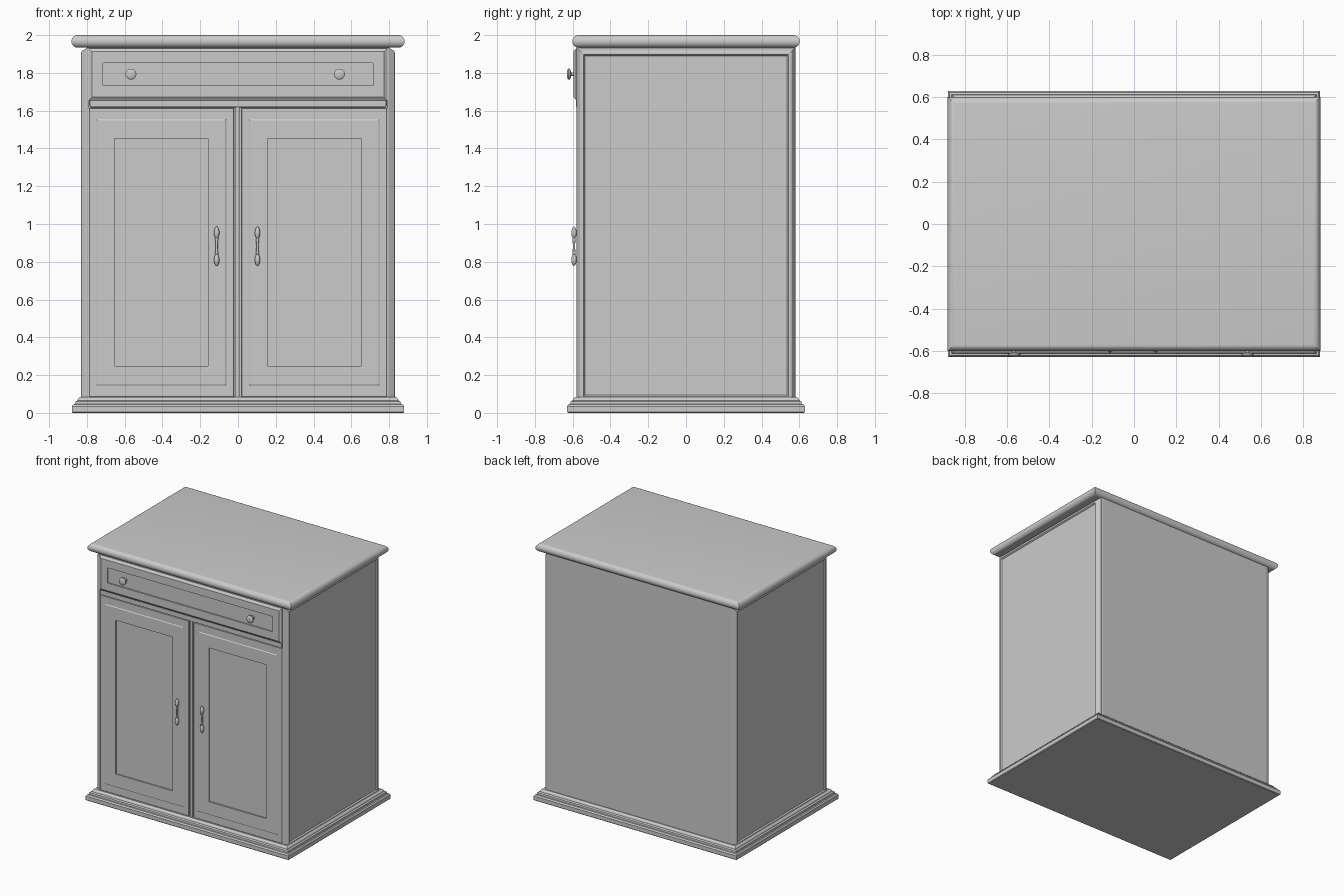
import bpy, bmesh, math
from mathutils import Vector, Matrix

cube = bpy.data.objects.get("Cube")
if cube:
    bpy.data.objects.remove(cube, do_unlink=True)


def finish(bm, name, smooth=None):
    bmesh.ops.recalc_face_normals(bm, faces=bm.faces[:])
    mesh = bpy.data.meshes.new(name)
    bm.to_mesh(mesh)
    bm.free()
    obj = bpy.data.objects.new(name, mesh)
    bpy.context.collection.objects.link(obj)
    if smooth:
        bpy.ops.object.select_all(action='DESELECT')
        obj.select_set(True)
        bpy.context.view_layer.objects.active = obj
        bpy.ops.object.shade_smooth_by_angle(angle=math.radians(smooth))
    return obj


def bridge(bm, rings):
    """Skin a list of vertex rings and cap both ends."""
    for a, b in zip(rings, rings[1:]):
        n = len(a)
        for i in range(n):
            j = (i + 1) % n
            bm.faces.new((a[i], a[j], b[j], b[i]))
    bm.faces.new(rings[0])
    bm.faces.new(rings[-1])


def stepped(name, axis, lo, hi, steps, smooth=None):
    """Stack of rectangles lo..hi, each (inset_u, inset_v, depth along axis)."""
    bm = bmesh.new()
    rings = []
    for du, dv, depth in steps:
        u0, v0, u1, v1 = lo[0] + du, lo[1] + dv, hi[0] - du, hi[1] - dv
        ring = []
        for u, v in ((u0, v0), (u1, v0), (u1, v1), (u0, v1)):
            co = [u, v]
            co.insert(axis, depth)
            ring.append(bm.verts.new(co))
        rings.append(ring)
    bridge(bm, rings)
    return finish(bm, name, smooth)


def box(name, lo, hi, bevel=0.0):
    bm = bmesh.new()
    bmesh.ops.create_cube(bm, size=1)
    lo, hi = Vector(lo), Vector(hi)
    bm.transform(Matrix.Translation((lo + hi) / 2) @ Matrix.Diagonal(hi - lo).to_4x4())
    if bevel:
        bmesh.ops.bevel(bm, geom=bm.edges[:], offset=bevel, segments=2,
                        profile=0.5, affect='EDGES')
    return finish(bm, name)


def lathe(name, profile, origin, tilt=0.0, sides=20):
    """Revolve (radius, height) points, then tilt about x and move."""
    bm = bmesh.new()
    rings = [[bm.verts.new((r * math.cos(t), r * math.sin(t), h))
              for t in (2 * math.pi * i / sides for i in range(sides))]
             for r, h in profile]
    bridge(bm, rings)
    bm.transform(Matrix.Translation(origin) @ Matrix.Rotation(tilt, 4, 'X'))
    return finish(bm, name, 40)


# Carcass and moulded plinth
box("carcass", (-0.80, -0.56, 0.05), (0.80, 0.578, 1.94))
stepped("plinth", 2, (-0.88, -0.63), (0.88, 0.63),
        [(0.005, 0.005, 0), (0, 0, 0.005), (0, 0, 0.035), (0.008, 0.008, 0.045),
         (0.017, 0.017, 0.047), (0.019, 0.019, 0.06), (0.03, 0.03, 0.066),
         (0.033, 0.033, 0.075), (0.045, 0.045, 0.085)])

# Top board with a rounded edge
R = 0.033
arc = [math.radians(-90 + 15 * i) for i in range(13)]
stepped("top_board", 2, (-0.882, -0.602), (0.882, 0.602),
        [(R - R * math.cos(a), R - R * math.cos(a), 2 - R + R * math.sin(a)) for a in arc],
        smooth=30)

# Framed side panels, recessed inside a mitred moulding
for side, sx in (("left", 1), ("right", -1)):
    stepped(side + "_side_panel", 0, (-0.58, 0.05), (0.58, 1.935),
            [(0, 0, 0.79 * sx), (0.005, 0.005, 0.805 * sx), (0.018, 0.018, 0.825 * sx),
             (0.028, 0.028, 0.83 * sx), (0.038, 0.038, 0.83 * sx),
             (0.045, 0.045, 0.82 * sx)])

# Front rail and centre stile
box("middle_rail", (-0.785, -0.583, 1.618), (0.785, -0.55, 1.658), 0.006)
box("centre_stile", (-0.013, -0.578, 0.08), (0.011, -0.55, 1.62), 0.003)

# Drawer front with sunken field
stepped("drawer_front", 1, (-0.79, 1.655), (0.79, 1.93),
        [(0, 0, -0.55), (0, 0, -0.582), (0.018, 0.018, -0.595),
         (0.075, 0.078, -0.595), (0.075, 0.078, -0.585)])

# Drawer knobs
knob = [(0.016, 0), (0.016, 0.004), (0.009, 0.01), (0.009, 0.022), (0.02, 0.026),
        (0.029, 0.029), (0.029, 0.038), (0.024, 0.043), (0.008, 0.045)]
for side, x in (("left", 0.537), ("right", -0.567)):
    lathe(side + "_knob", knob, (x, -0.585, 1.793), math.pi / 2)

# Handle outline: two beads joined by a slim waisted bar
upper = [(0.006, 0), (0.007, 0.025), (0.009, 0.04), (0.007, 0.044), (0.012, 0.054),
         (0.0145, 0.068), (0.014, 0.08), (0.01, 0.094), (0.003, 0.104)]
handle = [(r, -h) for r, h in reversed(upper[1:])] + upper

# Doors with raised frame, sunken field and a handle each
for side, x0, x1, hx in (("left", 0.018, 0.79, 0.103), ("right", -0.79, -0.022, -0.113)):
    stepped(side + "_door", 1, (x0, 0.085), (x1, 1.615),
            [(0, 0, -0.55), (0, 0, -0.574), (0.003, 0.003, -0.577),
             (0.04, 0.06, -0.577), (0.046, 0.066, -0.581),
             (0.137, 0.163, -0.581), (0.137, 0.163, -0.571)])
    lathe(side + "_handle", handle, (hx, -0.593, 0.882))
